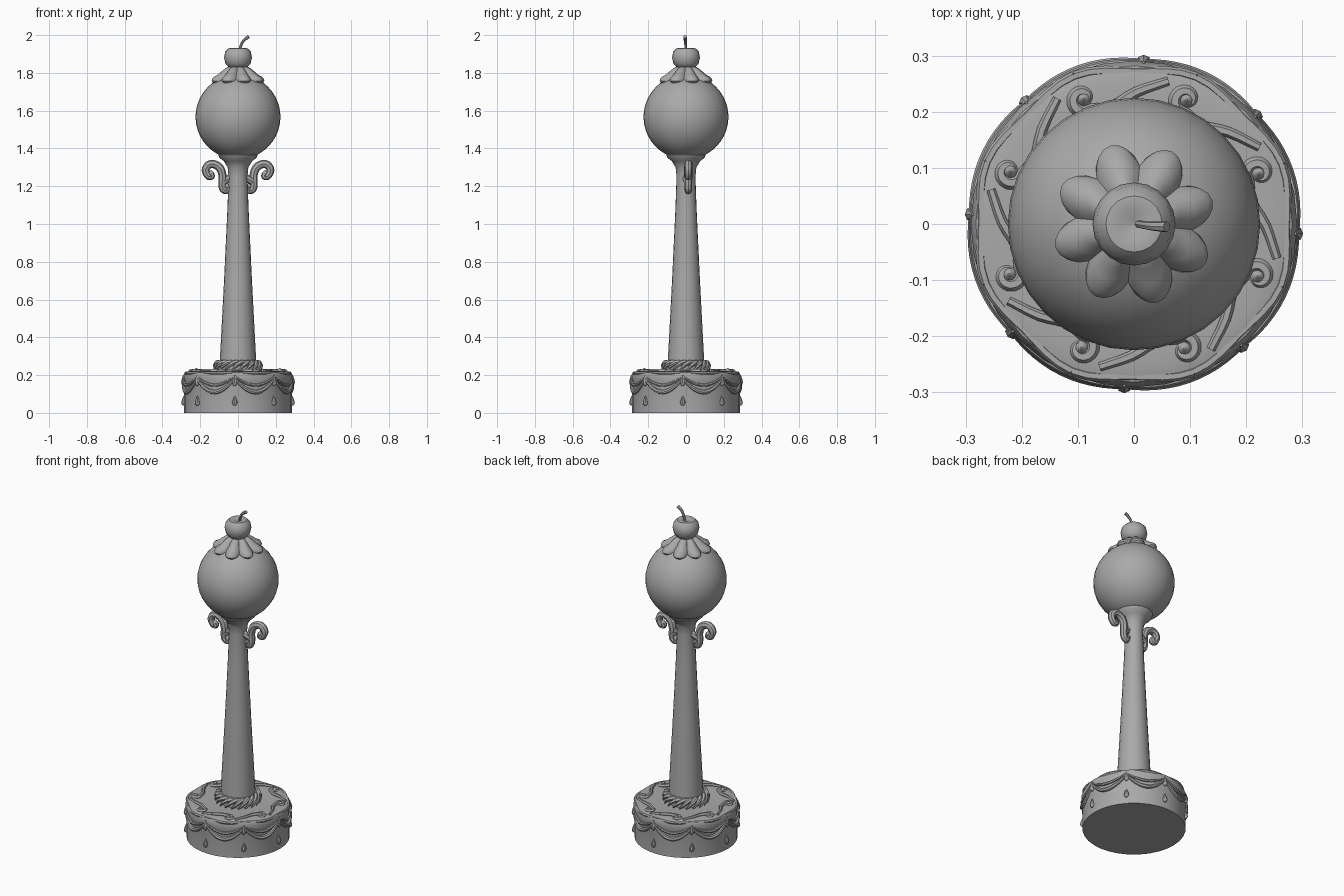
import bpy
import bmesh
from math import sin, cos, pi, radians
from mathutils import Vector

cube = bpy.data.objects.get("Cube")
if cube:
    bpy.data.objects.remove(cube, do_unlink=True)

stone = bpy.data.materials.new("plain grey")
stone.use_nodes = True
GREY = (0.4, 0.4, 0.4, 1)
stone.diffuse_color = GREY
stone.node_tree.nodes["Principled BSDF"].inputs["Base Color"].default_value = GREY


def finish(name, bm, angle=40):
    bmesh.ops.recalc_face_normals(bm, faces=bm.faces)
    mesh = bpy.data.meshes.new(name)
    bm.to_mesh(mesh)
    bm.free()
    mesh.materials.append(stone)
    ob = bpy.data.objects.new(name, mesh)
    bpy.context.collection.objects.link(ob)
    bpy.ops.object.select_all(action='DESELECT')
    ob.select_set(True)
    bpy.context.view_layer.objects.active = ob
    bpy.ops.object.shade_smooth_by_angle(angle=radians(angle))
    return ob


def loft(bm, rings):
    """Skin a list of closed rings and cap both ends."""
    rows = [[bm.verts.new(p) for p in ring] for ring in rings]
    n = len(rows[0])
    for a, b in zip(rows, rows[1:]):
        for i in range(n):
            j = (i + 1) % n
            bm.faces.new((a[i], a[j], b[j], b[i]))
    bm.faces.new(rows[0][::-1])
    bm.faces.new(rows[-1])


def lathe(name, profile, sides, lobes=0, depth=0):
    """Turn a (radius, z) profile, optionally with scalloped lobes."""
    bm = bmesh.new()
    rings = []
    for r, z in profile:
        ring = []
        for i in range(sides):
            a = 2 * pi * i / sides
            s = 1 - depth + depth * abs(sin(lobes * a / 2 + pi / 8)) if lobes else 1
            ring.append((r * s * cos(a), r * s * sin(a), z))
        rings.append(ring)
    loft(bm, rings)
    return finish(name, bm)


def smooth_path(points, steps=5):
    """Catmull-Rom interpolation through the points."""
    p = [Vector(q) for q in points]
    p = [2 * p[0] - p[1]] + p + [2 * p[-1] - p[-2]]
    out = []
    for a, b, c, d in zip(p, p[1:], p[2:], p[3:]):
        for k in range(steps):
            t = k / steps
            out.append(0.5 * (2 * b + (c - a) * t + (2 * a - 5 * b + 4 * c - d) * t ** 2
                              + (3 * b - a - 3 * c + d) * t ** 3))
    return out + [p[-2]]


def tube(bm, path, radius, up, sides=7):
    """Sweep a round section; radius is a function of 0..1 along the path."""
    rings = []
    last = len(path) - 1
    for i, p in enumerate(path):
        t = (path[min(i + 1, last)] - path[max(i - 1, 0)]).normalized()
        u = t.cross(Vector(up)).normalized()
        v = u.cross(t)
        r = radius(i / last)
        rings.append([p + r * (u * cos(2 * pi * k / sides) + v * sin(2 * pi * k / sides))
                      for k in range(sides)])
    loft(bm, rings)


def polar(r, a, z):
    return Vector((r * cos(a), r * sin(a), z))


def drop(bm, centre, r, h):
    """Small teardrop."""
    rings = []
    for f, z in ((0.3, -1), (0.85, -0.7), (1, -0.3), (0.7, 0.3), (0.15, 1)):
        rings.append([centre + Vector((r * f * cos(k * pi / 4), r * f * sin(k * pi / 4), z * h))
                      for k in range(8)])
    loft(bm, rings)


# Cake-shaped base
lathe("base", [(0.285, 0), (0.285, 0.17), (0.291, 0.195), (0.282, 0.215),
               (0.255, 0.222), (0.2, 0.216), (0.06, 0.216)], 32)

# Icing swags round the side, with knobs and drops where they meet
STEP = pi / 4
START = -pi / 2 - 0.06
swags, knobs = bmesh.new(), bmesh.new()
for n in range(8):
    a0 = START + n * STEP
    for top, sag, r in ((0.182, 0.072, 0.011), (0.192, 0.045, 0.008)):
        path = [polar(0.288, a0 + STEP * k / 12, top - sag * sin(pi * k / 12) ** 0.9)
                for k in range(13)]
        tube(swags, path, lambda t, r=r: r * (0.6 + 0.5 * sin(pi * t)), (0, 0, 1))
    drop(knobs, polar(0.288, a0, 0.172), 0.014, 0.03)
    drop(knobs, polar(0.287, a0, 0.064), 0.014, 0.026)
finish("swags", swags)
finish("drops", knobs)

# Wavy rim piping and curled scrolls on top of the base
scrolls = bmesh.new()
for n in range(8):
    a0 = radians(67) + n * STEP
    pts = [polar(0.262, a0 - 0.62, 0.222), polar(0.235, a0 - 0.4, 0.224),
           polar(0.212, a0 - 0.2, 0.222)]
    centre = polar(0.24, a0, 0.222)
    out, side = polar(1, a0, 0), polar(1, a0 + pi / 2, 0)
    for k in range(9):
        w = -0.6 * pi + k * pi / 4
        r = 0.025 - 0.0023 * k
        pts.append(centre + r * (out * -cos(w + 0.5 * pi) + side * sin(w + 0.5 * pi)))
    tube(scrolls, smooth_path(pts, 3), lambda t: 0.006 + 0.006 * sin(pi * min(1, t + 0.1)),
         (0, 0, 1), 6)
    drop(scrolls, centre + Vector((0, 0, 0.004)), 0.014, 0.012)
    rim = [polar(0.278 + 0.006 * cos(2 * pi * k / 8), a0 + STEP * k / 8, 0.21)
           for k in range(9)]
    tube(scrolls, rim, lambda t: 0.009, (0, 0, 1), 6)
finish("top_scrolls", scrolls)

# Twisted rope of icing at the foot of the column
rope = bmesh.new()
for n in range(10):
    for shift in (0, 0.5):
        path = []
        for k in range(9):
            f = k / 8
            w = pi * (1.15 - 1.3 * f)
            a = (n + shift + 1.7 * f) * pi / 5
            path.append(polar(0.104 - 0.021 * cos(w), a, 0.236 + 0.033 * sin(w)))
        tube(rope, path, lambda t: 0.003 + 0.011 * sin(pi * t), (0, 0, 1), 6)
finish("foot_rope", rope)

# Tapered column with flared collar
lathe("column", [(0.098, 0.21), (0.095, 0.3), (0.074, 0.7), (0.056, 1.08), (0.05, 1.25),
                 (0.055, 1.3), (0.075, 1.333), (0.098, 1.35), (0.104, 1.365),
                 (0.098, 1.382), (0.06, 1.385)], 20)

# Scroll brackets on both sides
SCROLL = [(0.143, 1.268), (0.14, 1.252), (0.158, 1.254), (0.172, 1.285), (0.155, 1.313),
          (0.125, 1.316), (0.095, 1.295), (0.082, 1.255), (0.084, 1.215),
          (0.08, 1.186), (0.062, 1.176), (0.058, 1.198)]
for name, s in (("left_bracket", 1), ("right_bracket", -1)):
    bm = bmesh.new()
    path = smooth_path([(s * x, 0.012 * s, z) for x, z in SCROLL], 4)
    tube(bm, path, lambda t: 0.016 + 0.006 * sin(pi * t), (0, 1, 0), 8)
    arm = smooth_path([(s * 0.03, 0, 1.25), (s * 0.06, 0.004 * s, 1.235),
                       (s * 0.084, 0.012 * s, 1.22)], 3)
    tube(bm, arm, lambda t: 0.02, (0, 1, 0), 8)
    for x, z in (SCROLL[0], SCROLL[-1]):
        drop(bm, Vector((s * x, 0.012 * s, z)), 0.018, 0.018)
    finish(name, bm)

# Globe
bm = bmesh.new()
bmesh.ops.create_uvsphere(bm, u_segments=32, v_segments=20, radius=0.225)
bmesh.ops.translate(bm, verts=bm.verts, vec=(0, 0, 1.567))
finish("globe", bm)

# Scalloped icing cap
lathe("icing_cap", [(0.11, 1.735), (0.132, 1.742), (0.146, 1.758), (0.138, 1.776),
                    (0.112, 1.79), (0.085, 1.812), (0.06, 1.83), (0.02, 1.835)],
      64, lobes=8, depth=0.27)

# Cherry with a dimple, and its bent stem
lathe("cherry", [(0.02, 1.822), (0.048, 1.828), (0.067, 1.85), (0.074, 1.882), (0.068, 1.912),
                 (0.05, 1.93), (0.028, 1.932), (0.006, 1.92)], 20)
bm = bmesh.new()
tube(bm, smooth_path([(0.006, 0, 1.91), (0.018, -0.002, 1.95), (0.034, -0.004, 1.975),
                      (0.058, -0.005, 1.992)]), lambda t: 0.007 + 0.003 * t * t, (0, 1, 0))
finish("cherry_stem", bm)
